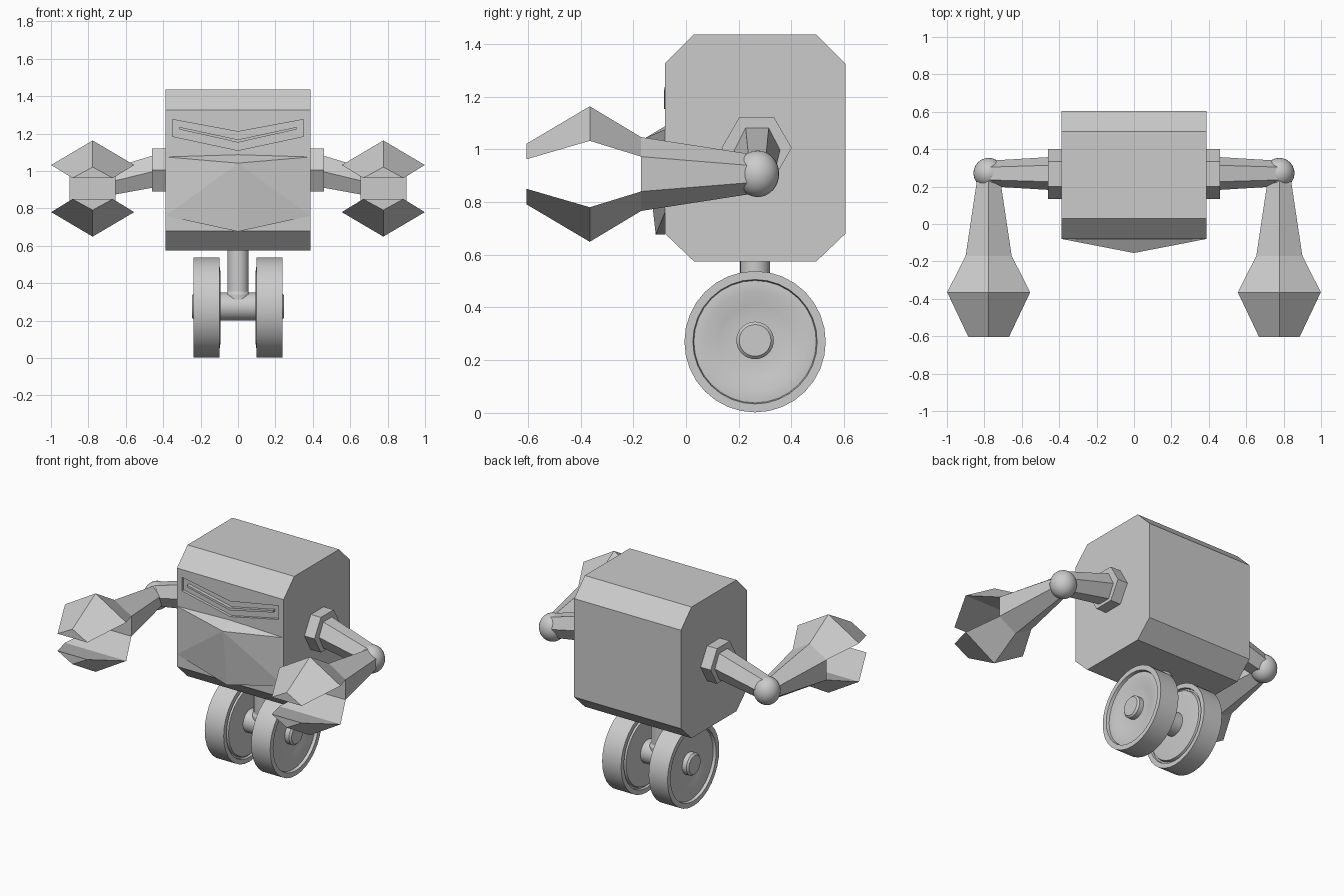
import bpy, bmesh
from math import cos, sin, pi, radians
from mathutils import Vector

if "Cube" in bpy.data.objects:
    bpy.data.objects.remove(bpy.data.objects["Cube"])


def make(name, verts, faces, smooth=False):
    me = bpy.data.meshes.new(name)
    me.from_pydata([tuple(v) for v in verts], [], faces)
    bm = bmesh.new()
    bm.from_mesh(me)
    bmesh.ops.recalc_face_normals(bm, faces=bm.faces)
    bm.to_mesh(me)
    bm.free()
    ob = bpy.data.objects.new(name, me)
    bpy.context.collection.objects.link(ob)
    if smooth:
        bpy.ops.object.select_all(action='DESELECT')
        ob.select_set(True)
        bpy.context.view_layer.objects.active = ob
        bpy.ops.object.shade_smooth_by_angle(angle=radians(30))
    return ob


def loft(name, rings, smooth=False):
    """Skin a list of equal-length rings and cap both ends."""
    n = len(rings[0])
    verts = [p for r in rings for p in r]
    faces = [(k * n + i, k * n + (i + 1) % n, (k + 1) * n + (i + 1) % n, (k + 1) * n + i)
             for k in range(len(rings) - 1) for i in range(n)]
    last = (len(rings) - 1) * n
    faces += [tuple(range(n)), tuple(range(last, last + n))]
    return make(name, verts, faces, smooth)


def lathe_x(name, profile, cy, cz, n=32, s=1, smooth=True):
    """Revolve (x, radius) points around an axis parallel to x."""
    rings = [[(s * x, cy + r * cos(2 * pi * i / n), cz + r * sin(2 * pi * i / n))
              for i in range(n)] for x, r in profile]
    return loft(name, rings, smooth)


def prism_y(name, outline, y0, y1):
    return loft(name, [[(x, y, z) for x, z in outline] for y in (y0, y1)])


# Body: chamfered box extruded along x
side = [(.03, 1.435), (.495, 1.435), (.605, 1.325), (.605, .68),
        (.495, .575), (.03, .575), (-.08, .68), (-.08, 1.325)]
body = loft("body", [[(x, y, z) for y, z in side] for x in (-.387, .387)])

# Visor: shallow V-shaped pocket with a thin V-shaped bar inside
pocket = [(-.35, 1.275), (0, 1.21), (.35, 1.275), (.35, 1.185), (0, 1.11), (-.35, 1.185)]
slit = [(-.312, 1.235), (0, 1.168), (.312, 1.235), (.312, 1.222), (0, 1.152), (-.312, 1.222)]
cutter = prism_y("visor_cutter", pocket, -.2, -.062)
cutter.hide_render = True
cutter.hide_viewport = True
cut = body.modifiers.new("visor_pocket", 'BOOLEAN')
cut.object = cutter
cut.solver = 'EXACT'
prism_y("visor_bar", slit, -.084, -.05)

# Jaw: faceted plate rising to a point in front of the body
jaw = [(0, -.08, 1.087), (0, -.155, 1.042), (0, -.115, .676), (0, -.08, .676),
       (-.387, -.08, 1.075), (-.387, -.08, .76), (.387, -.08, 1.075), (.387, -.08, .76)]
make("jaw", jaw, [(0, 4, 1), (4, 5, 1), (5, 2, 1), (5, 3, 2), (0, 3, 5, 4),
                  (0, 1, 6), (6, 1, 7), (7, 1, 2), (7, 2, 3), (0, 6, 7, 3)])

# Arms
AX, AZ, EY = .777, .906, .27
for s, tag in ((1, "right"), (-1, "left")):
    lathe_x(f"{tag}_shoulder", [(.38, .133), (.46, .133)], .268, 1.005, 6, s, False)

    # Tapered six-sided upper arm sloping down to the elbow
    def hexa(x, cz, ry, rz):
        return [(s * x, .27 + ry * cos(pi * i / 3), cz + rz * sin(pi * i / 3) / .866)
                for i in range(6)]
    loft(f"{tag}_upper_arm", [hexa(.45, .998, .088, .086), hexa(.78, .918, .068, .066)])

    # Elbow ball
    bpy.ops.mesh.primitive_uv_sphere_add(segments=24, ring_count=16, radius=.084,
                                         location=(s * AX, .272, .907))
    elbow = bpy.context.object
    elbow.name = f"{tag}_elbow"
    elbow.scale = (.97, .97, 1.05)
    bpy.ops.object.shade_smooth_by_angle(angle=radians(30))

    # Forearm with upright six-sided section
    def upright(y, w, h, e):
        return [(s * AX + x, y, AZ + z) for x, z in
                ((0, h), (w, e), (w, -e), (0, -h), (-w, -e), (-w, e))]
    loft(f"{tag}_forearm", [upright(.25, .06, .075, .032), upright(-.17, .123, .14, .066)])

    # Two triangular-section claws, mirrored in z: (y, half width, ridge z, edge z)
    for up, part in ((1, "upper"), (-1, "lower")):
        rings = [[(s * AX, y, AZ + up * top), (s * AX + w, y, AZ + up * low),
                  (s * AX - w, y, AZ + up * low)]
                 for y, w, top, low in ((-.17, .123, .14, .066),
                                        (-.365, .222, .257, .126),
                                        (-.605, .108, .115, .056))]
        loft(f"{tag}_{part}_claw", rings)

    # Wheel with rim, recessed dish and bulging inner hub
    wheel = [(.094, .06), (.094, .19), (.098, .22), (.115, .225), (.115, .235), (.1, .238),
             (.1, .268), (.237, .268), (.237, .236), (.218, .232), (.222, .19),
             (.205, .14), (.205, .06)]
    lathe_x(f"{tag}_wheel", wheel, .262, .27, 32, s)
    lathe_x(f"{tag}_axle_cap", [(.19, .071), (.236, .071), (.247, .06)], .262, .275, 32, s)

# Axle and neck post
lathe_x("axle", [(-.2, .075), (.2, .075)], .262, .275)
post = [[(r * cos(2 * pi * i / 24), .262 + r * sin(2 * pi * i / 24), z) for i in range(24)]
        for z, r in ((.3, .066), (.34, .066), (.355, .057), (.6, .057))]
loft("neck_post", post, True)
